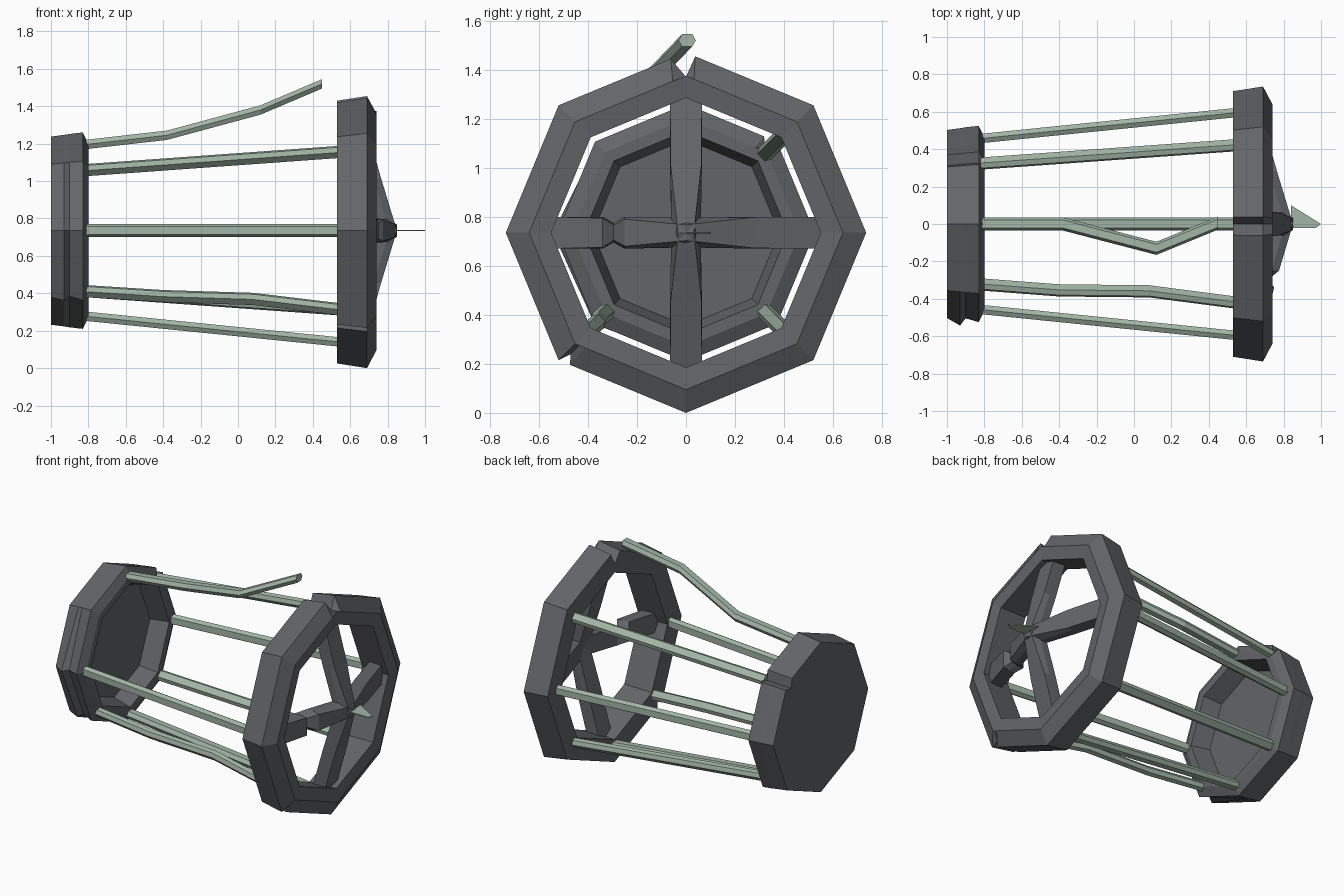
import bpy, bmesh, math
from mathutils import Vector

if "Cube" in bpy.data.objects:
    bpy.data.objects.remove(bpy.data.objects["Cube"])

CZ = 0.735  # height of the cage axis, which runs along x


def material(name, rgb):
    m = bpy.data.materials.new(name)
    m.diffuse_color = (*rgb, 1)
    m.use_nodes = True
    m.node_tree.nodes["Principled BSDF"].inputs["Base Color"].default_value = m.diffuse_color
    return m


GREY = material("dark iron grey", (0.125, 0.13, 0.138))
GREEN = material("pale sage green", (0.36, 0.46, 0.38))


def loft(name, rings, mat, closed=False):
    """Skin equal-length point rings; cap both ends unless closed on itself."""
    bm = bmesh.new()
    vs = [[bm.verts.new(p) for p in ring] for ring in rings]
    n = len(vs[0])
    pairs = list(zip(vs, vs[1:])) + ([(vs[-1], vs[0])] if closed else [])
    for a, b in pairs:
        for i in range(n):
            j = (i + 1) % n
            bm.faces.new((a[i], a[j], b[j], b[i]))
    if not closed:
        bm.faces.new(vs[0])
        bm.faces.new(vs[-1])
    bmesh.ops.recalc_face_normals(bm, faces=bm.faces)
    me = bpy.data.meshes.new(name)
    bm.to_mesh(me)
    bm.free()
    me.materials.append(mat)
    ob = bpy.data.objects.new(name, me)
    bpy.context.collection.objects.link(ob)
    return ob


def polar(x, r, deg):
    a = math.radians(deg)
    return Vector((x, r * math.cos(a), CZ + r * math.sin(a)))


def chord(deg):
    """Octagon edge radius at an angle, relative to its corners."""
    off = deg % 45 - 22.5
    return math.cos(math.radians(22.5)) / math.cos(math.radians(off))


def octagon(x, r, dents, tweak=None):
    """Octagon; dents maps extra angle -> radius factor (None = on the edge)."""
    angles = sorted(set(range(0, 360, 45)) | set(dents))
    pts = []
    for a in angles:
        f = dents.get(a)
        f = chord(a) if f is None else f
        f *= (tweak or {}).get(a, 1)
        pts.append(polar(x, r * f, a))
    return pts


def plain(dents):
    return {a: None for a in dents}


# Large open ring with a notch at the top and a chip at the lower front
chips = {87: None, 90: 0.865, 95: None, 223: None, 226.5: 0.93, 228.7: None}
loft("open_end_ring", [
    octagon(0.53, 0.71, chips),
    octagon(0.69, 0.735, chips),
    octagon(0.74, 0.64, plain(chips)),
    octagon(0.73, 0.55, plain(chips)),
    octagon(0.53, 0.56, plain(chips)),
], GREY, closed=True)

# Small dish-shaped end cap with a notch and a bent seam
notch = {41: None, 45: 0.88, 51: None}
lip = {180: 1.06, 225: 1.03}
groove = {180: 0.975, 225: 0.96}
loft("end_cap", [
    octagon(-1.0, 0.503, notch),
    octagon(-0.93, 0.512, notch, lip),
    octagon(-0.90, 0.517, notch, groove),
    octagon(-0.83, 0.525, notch),
    octagon(-0.80, 0.465, plain(notch)),
    octagon(-0.80, 0.415, plain(notch)),
    octagon(-0.92, 0.38, plain(notch)),
], GREY)

# Four spokes rising to the hub; the front one is dented
for label, deg in (("back", 0), ("top", 90), ("front", 180), ("bottom", 270)):
    # radius, outer x, outer half width, inner half width
    stations = [(0.58, 0.68, 0.065, 0.065), (0.28, 0.765, 0.063, 0.065),
                (0.0, 0.85, 0.032, 0.06)]
    if label == "front":
        stations[1:2] = [(0.34, 0.75, 0.06, 0.065), (0.295, 0.72, 0.03, 0.04),
                         (0.25, 0.775, 0.055, 0.065)]
    t = polar(0, 1, deg + 90) - Vector((0, 0, CZ))
    rings = []
    for r, x, w, wb in stations:
        rings.append([polar(x, r, deg) + t * w, polar(x - 0.04, r, deg) + t * wb,
                      polar(x - 0.09, r, deg) + t * wb, polar(x - 0.09, r, deg) - t * wb,
                      polar(x - 0.04, r, deg) - t * wb, polar(x, r, deg) - t * w])
    loft("spoke_" + label, rings, GREY)


def bar(name, path, deg):
    """Six-sided bar along a path, its flat side turned outward at deg."""
    rad = polar(0, 1, deg) - Vector((0, 0, CZ))
    tan = polar(0, 1, deg + 90) - Vector((0, 0, CZ))
    shape = [(0.035, 0), (0.021, 0.025), (-0.021, 0.025),
             (-0.035, 0), (-0.021, -0.025), (0.021, -0.025)]
    loft(name, [[Vector(p) + tan * u + rad * v for u, v in shape] for p in path], GREEN)


# Straight cage bars (the upper front one is missing)
for label, deg in (("back", 0), ("upper_back", 45), ("front", 180),
                   ("bottom", 270), ("lower_back", 315)):
    bar("bar_" + label, [polar(-0.82, 0.457, deg), polar(0.56, 0.597, deg)], deg)

# Bent lower front bar
bar("bent_bar_lower_front", [polar(-0.82, 0.457, 225), (-0.40, -0.355, 0.385),
                             (0.08, -0.36, 0.37), polar(0.56, 0.597, 225)], 225)

# Broken top bar, sprung free of the large ring
bar("broken_bar_top", [(-0.82, 0, 1.195), (-0.38, 0, 1.245),
                       (0.12, -0.13, 1.38), (0.45, 0.005, 1.52)], 90)

# Flat pointed sliver on the hub
sliver = [(0.84, -0.022), (0.97, -0.022), (1.0, 0.0), (0.84, 0.10)]
loft("hub_sliver", [[(x, y, CZ + h) for x, y in sliver] for h in (-0.003, 0.003)], GREEN)
